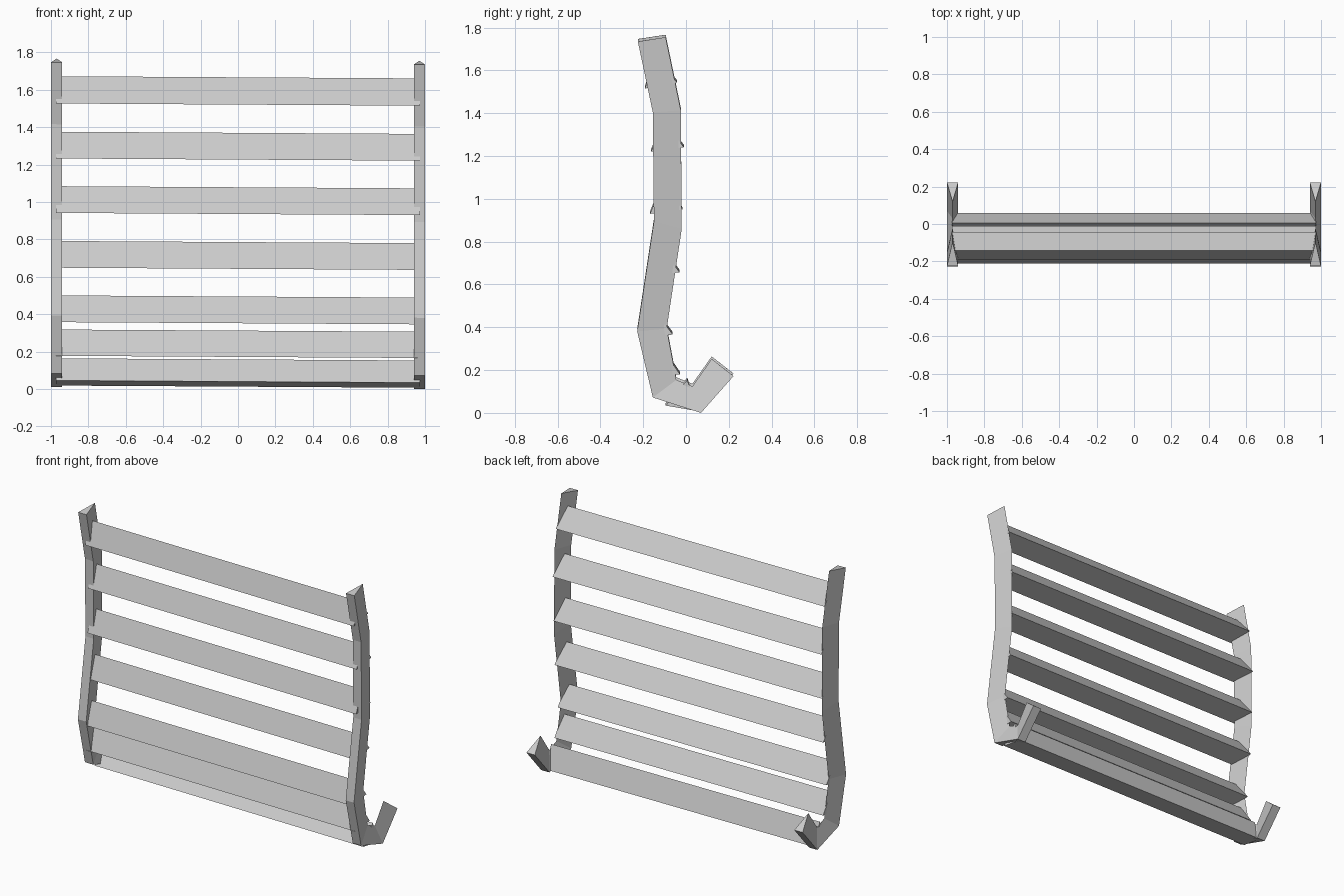
import bpy, bmesh
from mathutils import Vector

if "Cube" in bpy.data.objects:
    bpy.data.objects.remove(bpy.data.objects["Cube"])

LEAN = 0.006  # slight sideways slope of the whole rack


def loft(name, rings):
    """Closed solid with flat faces running through equal-length point rings."""
    bm = bmesh.new()
    loops = [[bm.verts.new((x, y, z - LEAN * x)) for x, y, z in ring] for ring in rings]
    for a, b in zip(loops, loops[1:]):
        n = len(a)
        for i in range(n):
            j = (i + 1) % n
            bm.faces.new((a[i], a[j], b[j], b[i]))
    bm.faces.new(loops[0])
    bm.faces.new(loops[-1])
    bmesh.ops.recalc_face_normals(bm, faces=bm.faces)
    mesh = bpy.data.meshes.new(name)
    bm.to_mesh(mesh)
    bm.free()
    obj = bpy.data.objects.new(name, mesh)
    bpy.context.collection.objects.link(obj)
    return obj


# Side posts: triangular section, flat side outside the bend, ridge inside (y, z)
outer = [(-0.225, 1.741), (-0.155, 1.41), (-0.15, 0.90), (-0.228, 0.387),
         (-0.155, 0.078), (0.07, 0.006), (0.222, 0.178)]
ridge = [(-0.095, 1.761), (-0.024, 1.42), (-0.02, 0.865), (-0.09, 0.40),
         (-0.045, 0.16), (0.03, 0.13), (0.12, 0.258)]
for side, label in ((-1, "left"), (1, "right")):
    loft(label + "_post", [
        [(side * 1.0, oy, oz), (side * 0.94, oy, oz), (side * 0.97, ry, rz)]
        for (oy, oz), (ry, rz) in zip(outer, ridge)])

# Slats: triangular bars, given by front and back edge of the base (y, z)
slats = [((-0.192, 1.521), (-0.042, 1.549)),
         ((-0.163, 1.227), (-0.01, 1.247)),
         ((-0.168, 0.936), (-0.017, 0.956)),
         ((-0.180, 0.643), (-0.03, 0.663)),
         ((-0.210, 0.352), (-0.062, 0.372)),
         ((-0.178, 0.172), (-0.028, 0.186)),
         ((-0.095, 0.040), (0.06, 0.013))]
for k, (front, back) in enumerate(slats):
    f, b = Vector(front), Vector(back)
    d = (b - f).normalized()
    top = (f + b) / 2 + Vector((-d.y, d.x)) * 0.134
    loft("slat_%d" % (k + 1), [[(x, p.x, p.y) for p in (f, b, top)]
                               for x in (-0.973, 0.973)])
